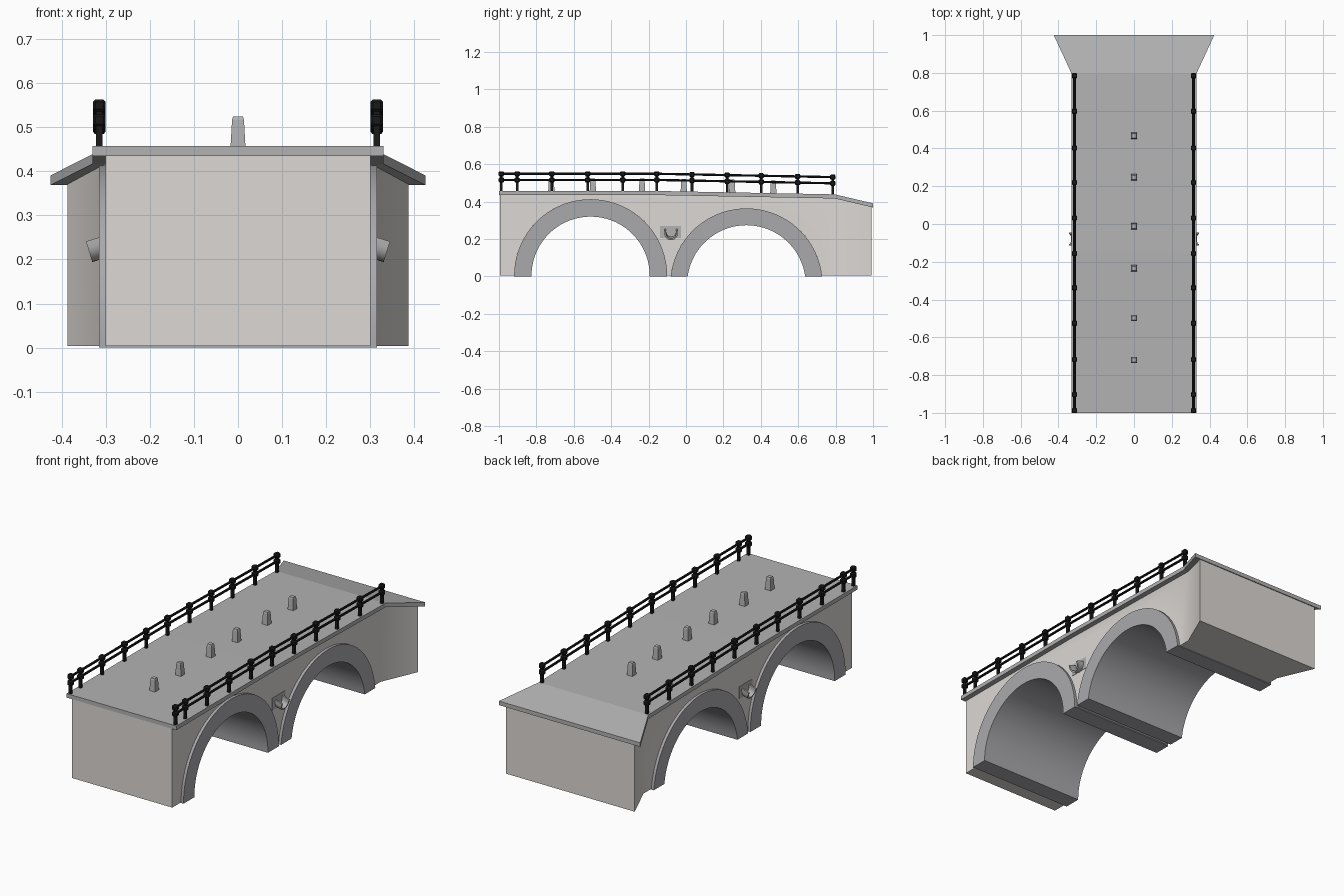
import bpy, bmesh
from math import sin, cos, pi, asin, radians
from mathutils import Vector

if "Cube" in bpy.data.objects:
    bpy.data.objects.remove(bpy.data.objects["Cube"])


def mat(name, c):
    m = bpy.data.materials.new(name)
    m.diffuse_color = (*c, 1)
    m.use_nodes = True
    m.node_tree.nodes["Principled BSDF"].inputs["Base Color"].default_value = m.diffuse_color
    return m


WALL = mat("pale_stone", (0.72, 0.69, 0.66))
BLACK = mat("black_iron", (0.01, 0.01, 0.011))
STONE = mat("arch_stone", (0.40, 0.40, 0.42))
PAVE = mat("paving", (0.45, 0.45, 0.45))


def finish(name, bm, material, smooth=False):
    bmesh.ops.recalc_face_normals(bm, faces=bm.faces)
    me = bpy.data.meshes.new(name)
    bm.to_mesh(me)
    bm.free()
    me.materials.append(material)
    ob = bpy.data.objects.new(name, me)
    bpy.context.collection.objects.link(ob)
    if smooth:
        bpy.ops.object.select_all(action='DESELECT')
        ob.select_set(True)
        bpy.context.view_layer.objects.active = ob
        bpy.ops.object.shade_smooth_by_angle(angle=radians(30))
    return ob


def loft(bm, sections, caps=True):
    """Bridge a list of closed point loops and cap the ends."""
    rows = [[bm.verts.new(p) for p in s] for s in sections]
    n = len(rows[0])
    for a, b in zip(rows, rows[1:]):
        for i in range(n):
            j = (i + 1) % n
            bm.faces.new((a[i], a[j], b[j], b[i]))
    if caps:
        bm.faces.new(rows[0])
        bm.faces.new(rows[-1])


def box(bm, c, sx, sy, sz):
    loft(bm, [[(c[0] + x * sx / 2, c[1] + y * sy / 2, c[2] + z * sz / 2)
               for x, y in ((-1, -1), (1, -1), (1, 1), (-1, 1))] for z in (-1, 1)])


# Deck profile: y, top z, half width
DECK = [(-1, 0.457, 0.33), (-0.15, 0.457, 0.33), (0.795, 0.439, 0.33), (1, 0.391, 0.425)]
T = 0.022


def deck_z(y):
    for (a, za, _), (b, zb, _) in zip(DECK, DECK[1:]):
        if y <= b:
            return za + (zb - za) * (y - a) / (b - a)
    return DECK[-1][1]


# Arches: centre y, centre z, inner radius, outer radius
ARCHES = [(-0.51, 0.004, 0.316, 0.409), (0.323, -0.043, 0.317, 0.407)]


def arc(cy, cz, r, z0, n=36):
    a0 = asin((z0 - cz) / r)
    return [(cy - r * cos(a0 + (pi - 2 * a0) * i / n), cz + r * sin(a0 + (pi - 2 * a0) * i / n))
            for i in range(n + 1)]


# Deck slab
bm = bmesh.new()
loft(bm, [[(-w, y, z - T), (w, y, z - T), (w, y, z), (-w, y, z)] for y, z, w in DECK])
finish("deck_slab", bm, PAVE)

# Wall with arch openings, then the flared abutment behind it
Z0, YF = 0.004, 0.795
prof = [(-0.995, Z0)]
for cy, cz, ri, ro in ARCHES:
    prof += arc(cy, cz, ro, Z0)
prof += [(YF, Z0)] + [(y, deck_z(y) - T) for y in (YF, -0.15, -0.995)]
bm = bmesh.new()
loft(bm, [[(x, y, z) for y, z in prof] for x in (-0.301, 0.301)])
inner = [f for f in bm.faces if all(abs(v.co.y - YF) < 1e-4 for v in f.verts)]
bmesh.ops.delete(bm, geom=inner, context='FACES_ONLY')
loft(bm, [[(-w, y, Z0), (w, y, Z0), (w, y, deck_z(y) - T), (-w, y, deck_z(y) - T)]
          for y, w in ((YF, 0.301), (0.993, 0.387))])
inner = [f for f in bm.faces if all(abs(v.co.y - YF) < 1e-4 for v in f.verts)]
bmesh.ops.delete(bm, geom=inner, context='FACES_ONLY')
bmesh.ops.remove_doubles(bm, verts=bm.verts, dist=1e-5)
finish("bridge_wall", bm, WALL, True)

# Arch rings running through the full width
for k, (cy, cz, ri, ro) in enumerate(ARCHES):
    outline = arc(cy, cz, ro, 0) + arc(cy, cz, ri, 0)[::-1]
    bm = bmesh.new()
    loft(bm, [[(x, y, z) for y, z in outline] for x in (-0.316, 0.316)])
    finish(f"arch_ring_{k + 1}", bm, STONE, True)

# Bollards along the centre line
bm = bmesh.new()
for y in (0.467, 0.247, -0.012, -0.235, -0.498, -0.72):
    b = deck_z(y) - 0.003
    loft(bm, [[(sx * h, y + sy * h, z) for sx, sy in ((-1, -1), (1, -1), (1, 1), (-1, 1))]
              for z, h in ((b, 0.017), (b + 0.063, 0.0135), (b + 0.071, 0.011))])
finish("bollards", bm, PAVE)

# Railings
POSTS = [-0.987, -0.903, -0.717, -0.526, -0.338, -0.156, 0.032, 0.22, 0.402, 0.597, 0.785]
RAILS = (0.059, 0.092)
for side, s in (("left", -1), ("right", 1)):
    x = s * 0.315
    bm = bmesh.new()
    for y in POSTS:
        z = deck_z(y)
        box(bm, (x, y, z + 0.044), 0.014, 0.014, 0.094)
    for h in RAILS:
        loft(bm, [[(x + 0.007 * cos(i * pi / 4), y, deck_z(y) + h + 0.006 * sin(i * pi / 4))
                   for i in range(8)] for y in POSTS])
    # Chamfered knobs where rails meet posts
    for y in POSTS:
        for h in RAILS:
            z = deck_z(y) + h
            loft(bm, [[(x + a * q, y + b * q, z + dz)
                       for a, b in ((-1, -.6), (-.6, -1), (.6, -1), (1, -.6),
                                    (1, .6), (.6, 1), (-.6, 1), (-1, .6))]
                      for dz, q in ((-0.0135, 0.010), (-0.008, 0.0145),
                                    (0.008, 0.0145), (0.0135, 0.010))])
    finish(f"railing_{side}", bm, BLACK)

# Drain spouts: tilted U-shaped troughs on backing plates
tilt = radians(17)
axis, up = Vector((cos(tilt), 0, -sin(tilt))), Vector((sin(tilt), 0, cos(tilt)))
tip = Vector((0.345, -0.08, 0.241))


def u_shape(r, n=12):
    return [(r, 0)] + [(r * cos(pi * i / n), -0.014 - r * sin(pi * i / n))
                       for i in range(n + 1)] + [(-r, 0)]


U = u_shape(0.035) + u_shape(0.026)[::-1]
for side, s in (("left", -1), ("right", 1)):
    bm = bmesh.new()
    loft(bm, [[tip - axis * t + up * v + Vector((0, w, 0)) for w, v in U] for t in (0, 0.052)])
    box(bm, (0.301, -0.082, 0.238), 0.005, 0.112, 0.066)
    for v in bm.verts:
        v.co.x *= s
    finish(f"drain_spout_{side}", bm, PAVE, True)
